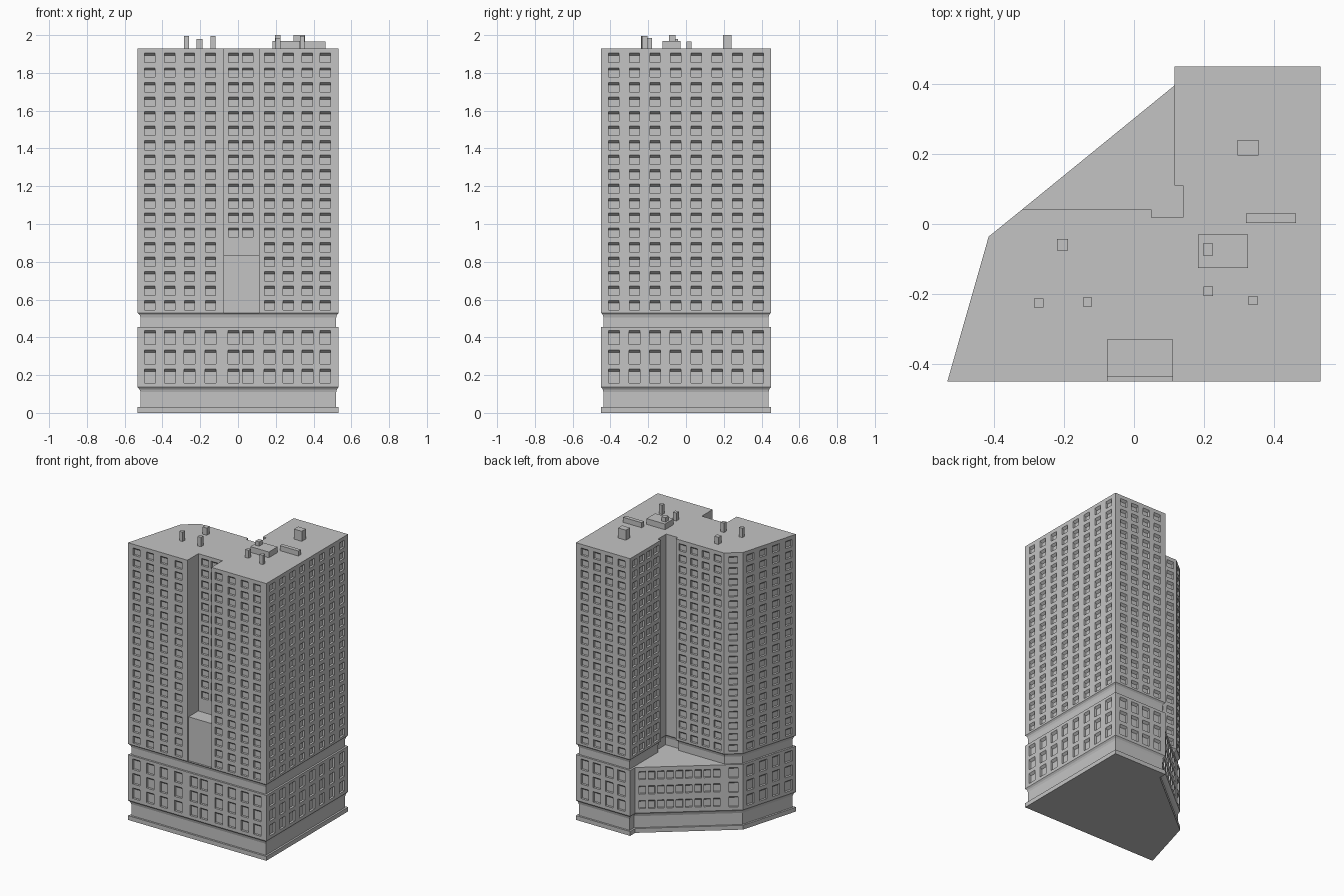
import bpy, bmesh
from mathutils import Vector

if "Cube" in bpy.data.objects:
    bpy.data.objects.remove(bpy.data.objects["Cube"])

grey = bpy.data.materials.new("concrete_grey")
grey.diffuse_color = (0.55, 0.55, 0.55, 1)
grey.use_nodes = True
grey.node_tree.nodes["Principled BSDF"].inputs["Base Color"].default_value = grey.diffuse_color

# footprints, counter-clockwise from the front left corner
PODIUM = [(-.533, -.45), (.533, -.45), (.533, .45), (.115, .45), (.115, .395),
          (-.32, .041), (-.415, -.036)]
GROOVE = [(-.533, -.45), (.533, -.45), (.533, .45), (.115, .45), (.115, .11), (.14, .11),
          (.14, .018), (.05, .018), (.05, .041), (-.32, .041), (-.415, -.036)]
NOTCH = [(-.075, -.45), (-.075, -.33), (.11, -.33), (.11, -.45)]
TOWER = GROOVE[:1] + NOTCH + GROOVE[1:]
INSET = .013


def finish(name, bm):
    bmesh.ops.remove_doubles(bm, verts=bm.verts, dist=1e-5)
    me = bpy.data.meshes.new(name)
    bm.to_mesh(me)
    bm.free()
    me.materials.append(grey)
    ob = bpy.data.objects.new(name, me)
    bpy.context.collection.objects.link(ob)
    return ob


def face(bm, pts):
    bm.faces.new([bm.verts.new(p) for p in pts])


def offset(poly, d):
    """Move every edge of a footprint inwards by d."""
    out = []
    for i, p in enumerate(poly):
        p = Vector(p)
        e0 = (p - Vector(poly[i - 1])).normalized()
        e1 = (Vector(poly[(i + 1) % len(poly)]) - p).normalized()
        n0, n1 = Vector((-e0.y, e0.x)), Vector((-e1.y, e1.x))
        out.append(tuple(p + (n0 + n1) * d / (1 + n0.dot(n1))))
    return out


def loft(bm, poly, profile):
    """Skin a footprint through (height, inset) pairs."""
    rings = [[(x, y, z) for x, y in offset(poly, d)] for z, d in profile]
    for lo, hi in zip(rings, rings[1:]):
        for i in range(len(poly)):
            j = (i + 1) % len(poly)
            face(bm, [lo[i], lo[j], hi[j], hi[i]])


def cap(bm, poly, z, up=True):
    face(bm, [(x, y, z) for x, y in (poly if up else poly[::-1])])


def spread(length, n, margin):
    if n == 1:
        return [length / 2]
    return [margin + i * (length - 2 * margin) / (n - 1) for i in range(n)]


def wall(bm, a, b, z0, z1, cols=(), rows=(), w=.054, h=.05, depth=.015, head=.013):
    """Flat wall with a grid of recessed windows that have sloping heads."""
    a, b = Vector((*a, 0)), Vector((*b, 0))
    length, d = (b - a).length, (b - a).normalized()
    inward = Vector((-d.y, d.x, 0)) * depth
    us = [0] + [c + s * w / 2 for c in cols for s in (-1, 1)] + [length]
    zs = [z0] + [r + s * h / 2 for r in rows for s in (-1, 1)] + [z1]
    at = lambda u, z: a + d * u + Vector((0, 0, z))
    for i in range(len(us) - 1):
        for j in range(len(zs) - 1):
            u0, u1, v0, v1 = us[i], us[i + 1], zs[j], zs[j + 1]
            o = [at(u0, v0), at(u1, v0), at(u1, v1), at(u0, v1)]
            if i % 2 and j % 2:
                t = v1 - head
                n = [p + inward for p in (at(u0, v0), at(u1, v0), at(u1, t), at(u0, t))]
                for k in range(4):
                    m = (k + 1) % 4
                    face(bm, [o[k], o[m], n[m], n[k]])
                o = n
            face(bm, o)


def walls(bm, poly, z0, z1, layout, default):
    """Walls on all edges; layout maps an edge number to its window settings."""
    for i, a in enumerate(poly):
        b = poly[(i + 1) % len(poly)]
        if i in layout:
            wall(bm, a, b, z0, z1, **{**default, **layout[i]})
        else:
            wall(bm, a, b, z0, z1)


def edge_cols(poly, i, n, margin):
    a, b = Vector(poly[i]), Vector(poly[(i + 1) % len(poly)])
    return dict(cols=spread((b - a).length, n, margin))


FRONT_X = [-.467, -.361, -.256, -.145, -.024, .052, .166, .266, .367, .462]

# podium: plinth, coved recess, three window storeys, terrace
bm = bmesh.new()
cap(bm, PODIUM, 0, False)
loft(bm, PODIUM, [(0, 0), (.03, 0), (.03, INSET), (.11, INSET), (.125, .009), (.137, 0)])
layout = {0: dict(cols=[x + .533 for x in FRONT_X]),
          1: edge_cols(PODIUM, 1, 8, .068),
          2: edge_cols(PODIUM, 2, 4, .068),
          4: dict(edge_cols(PODIUM, 4, 9, .045), w=.042, h=.058),
          5: edge_cols(PODIUM, 5, 1, 0),
          6: edge_cols(PODIUM, 6, 4, .06)}
walls(bm, PODIUM, .137, .455, layout, dict(rows=[.196, .297, .398], w=.058, h=.074))
cap(bm, PODIUM, .455)
finish("podium", bm)

# recessed band between podium and tower
bm = bmesh.new()
loft(bm, GROOVE, [(.455, INSET), (.505, INSET), (.52, .009), (.53, 0)])
cap(bm, GROOVE, .53)
finish("recessed_band", bm)

# tower with eighteen window storeys
bm = bmesh.new()
ROWS = [.57 + .077 * i for i in range(18)]
layout = {0: dict(cols=[x + .533 for x in FRONT_X[:4]]),
          2: dict(cols=[x + .075 for x in FRONT_X[4:6]], rows=ROWS[5:]),
          4: dict(cols=[x - .11 for x in FRONT_X[6:]]),
          5: edge_cols(TOWER, 5, 8, .068),
          6: edge_cols(TOWER, 6, 4, .068),
          7: edge_cols(TOWER, 7, 4, .05),
          12: edge_cols(TOWER, 12, 4, .05),
          13: edge_cols(TOWER, 13, 1, 0),
          14: edge_cols(TOWER, 14, 4, .06)}
walls(bm, TOWER, .53, 1.93, layout, dict(rows=ROWS))
cap(bm, TOWER, 1.93)
finish("tower", bm)


def box(name, x0, x1, y0, y1, z0, z1):
    bm = bmesh.new()
    base = [(x0, y0), (x1, y0), (x1, y1), (x0, y1)]
    loft(bm, base, [(z0, 0), (z1, 0)])
    cap(bm, base, z0, False)
    cap(bm, base, z1)
    return finish(name, bm)


# block at the foot of the front notch
box("notch_block", -.075, .11, -.437, -.33, .53, .835)

# rooftop units
box("stair_housing", .295, .355, .195, .24, 1.93, 2.0)
box("long_duct", .32, .463, .003, .03, 1.93, 1.965)
box("plant_room", .183, .325, -.125, -.03, 1.93, 1.97)
box("plant_room_vent", .197, .226, -.09, -.055, 1.97, 2.0)
for i, (x, y, top) in enumerate([(.212, -.192, 1.985), (.34, -.218, 1.995), (-.272, -.226, 1.995),
                                 (-.133, -.223, 1.995), (-.204, -.059, 1.98)]):
    r = .016 if i == 4 else .013
    box(f"chimney_{i + 1}", x - r, x + r, y - r, y + r, 1.93, top)
